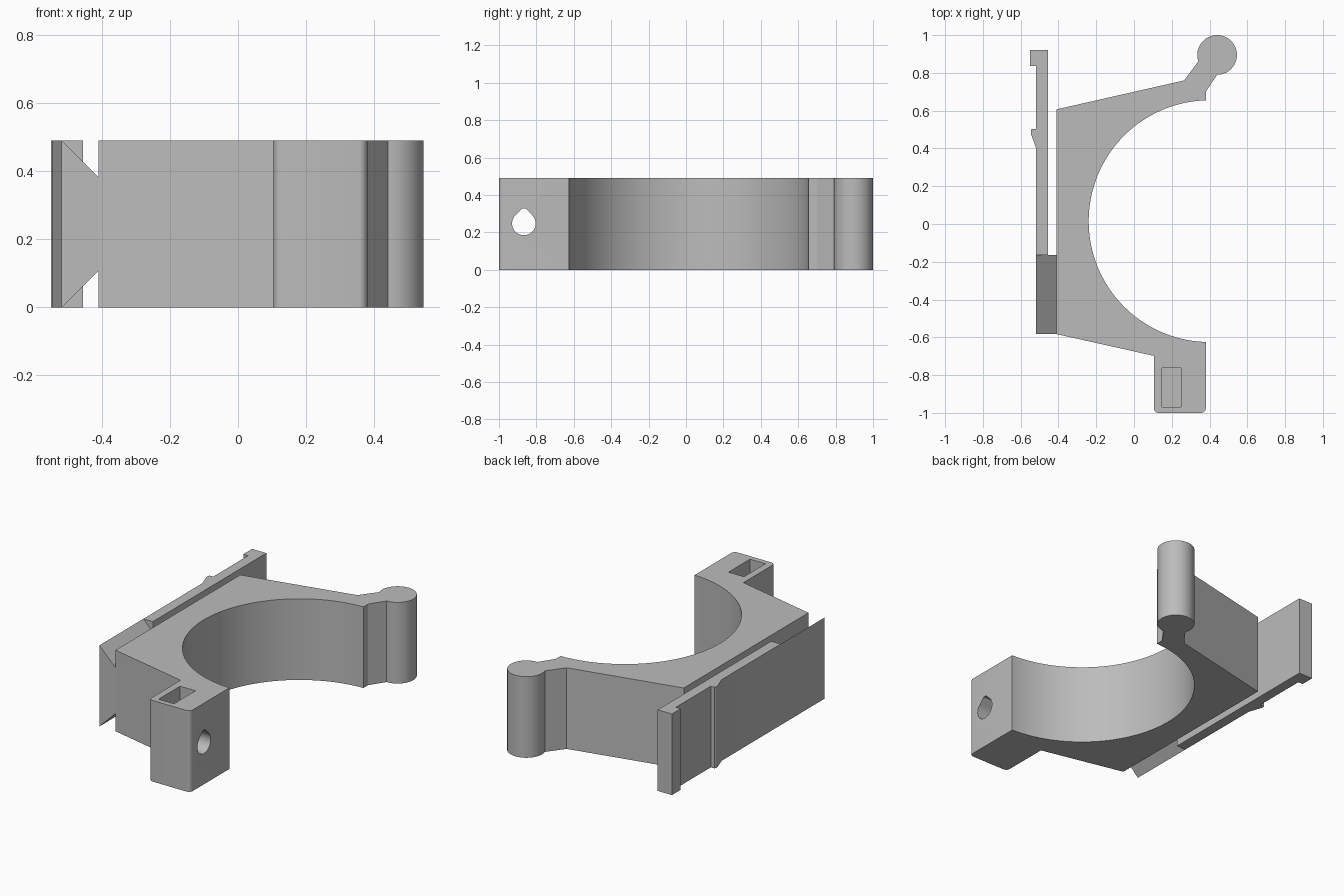
import bpy, bmesh
from math import cos, sin, asin, pi, radians

default = bpy.data.objects.get("Cube")
if default:
    bpy.data.objects.remove(default, do_unlink=True)

HEIGHT = 0.49

grey = bpy.data.materials.new("plain grey")
grey.use_nodes = True
COLOUR = (0.5, 0.5, 0.5, 1)
grey.diffuse_color = COLOUR
grey.node_tree.nodes["Principled BSDF"].inputs["Base Color"].default_value = COLOUR


def arc(cx, cy, r, start, end, steps):
    """Points along a circular arc, angles in radians."""
    angles = [start + (end - start) * i / steps for i in range(steps + 1)]
    return [(cx + r * cos(a), cy + r * sin(a)) for a in angles]


def prism(name, outline, low, high, axis="z"):
    """Extrude a 2D outline along one axis between low and high."""
    place = {"x": lambda p, t: (t, p[0], p[1]),
             "y": lambda p, t: (p[0], t, p[1]),
             "z": lambda p, t: (p[0], p[1], t)}[axis]
    bm = bmesh.new()
    rings = [[bm.verts.new(place(p, t)) for p in outline] for t in (low, high)]
    bm.faces.new(rings[0])
    bm.faces.new(rings[1])
    n = len(outline)
    for i in range(n):
        j = (i + 1) % n
        bm.faces.new((rings[0][i], rings[0][j], rings[1][j], rings[1][i]))
    bmesh.ops.recalc_face_normals(bm, faces=bm.faces)
    mesh = bpy.data.meshes.new(name)
    bm.to_mesh(mesh)
    bm.free()
    obj = bpy.data.objects.new(name, mesh)
    bpy.context.collection.objects.link(obj)
    mesh.materials.append(grey)
    return obj


def activate(obj):
    bpy.ops.object.select_all(action="DESELECT")
    obj.select_set(True)
    bpy.context.view_layer.objects.active = obj


def cut(target, cutter):
    """Subtract the cutter from the target and remove it."""
    cutter.hide_render = True
    activate(target)
    mod = target.modifiers.new("cut", "BOOLEAN")
    mod.operation = "DIFFERENCE"
    mod.solver = "EXACT"
    mod.object = cutter
    bpy.ops.object.modifier_apply(modifier=mod.name)
    bpy.data.objects.remove(cutter, do_unlink=True)


# Clamp body: tapered back, screw lug, half-round bore and hinge post
bore_r, bore_x, bore_y, lip_x = 0.64, 0.40, 0.015, 0.38
tilt = asin((bore_x - lip_x) / bore_r)
outline = [(-0.41, -0.583), (0.105, -0.698)]
outline += arc(0.13, -0.975, 0.025, pi, 1.5 * pi, 6)
outline += arc(0.355, -0.975, 0.025, 1.5 * pi, 2 * pi, 6)
outline += arc(bore_x, bore_y, bore_r, 1.5 * pi - tilt, 0.5 * pi + tilt, 64)
outline += [(lip_x, 0.70)]
outline += arc(0.44, 0.895, 0.105, radians(-90), radians(199), 48)
outline += [(0.265, 0.76), (-0.41, 0.607)]
body = prism("clamp_body", outline, 0, HEIGHT)

# Nut pocket and teardrop screw hole in the lug
pocket = [(0.147, -0.968), (0.25, -0.968), (0.25, -0.763), (0.147, -0.763)]
cut(body, prism("nut_pocket_cutter", pocket, 0.14, HEIGHT + 0.1))
hole_y, hole_z, hole_r = -0.867, 0.248, 0.063
teardrop = arc(hole_y, hole_z, hole_r, radians(135), radians(405), 36)
teardrop += [(hole_y + 0.009, 0.328), (hole_y - 0.009, 0.328)]
cut(body, prism("screw_hole_cutter", teardrop, 0, 0.5, "x"))

# Dovetail root joining the spring arm to the body
root = [(-0.518, 0), (-0.41, 0.107), (-0.40, 0.107),
        (-0.40, HEIGHT - 0.107), (-0.41, HEIGHT - 0.107), (-0.518, HEIGHT)]
dovetail = prism("dovetail_root", root, -0.583, -0.163, "y")

# Spring arm with a ramped catch and an end hook
arm_outline = [(-0.518, -0.163), (-0.455, -0.163), (-0.455, 0.92), (-0.55, 0.92),
               (-0.55, 0.837), (-0.518, 0.837), (-0.518, 0.503), (-0.542, 0.503),
               (-0.546, 0.495), (-0.546, 0.478), (-0.518, 0.40)]
arm = prism("spring_arm", arm_outline, 0, HEIGHT)

for part in (body, dovetail, arm):
    activate(part)
    bpy.ops.object.shade_smooth_by_angle(angle=radians(25))
